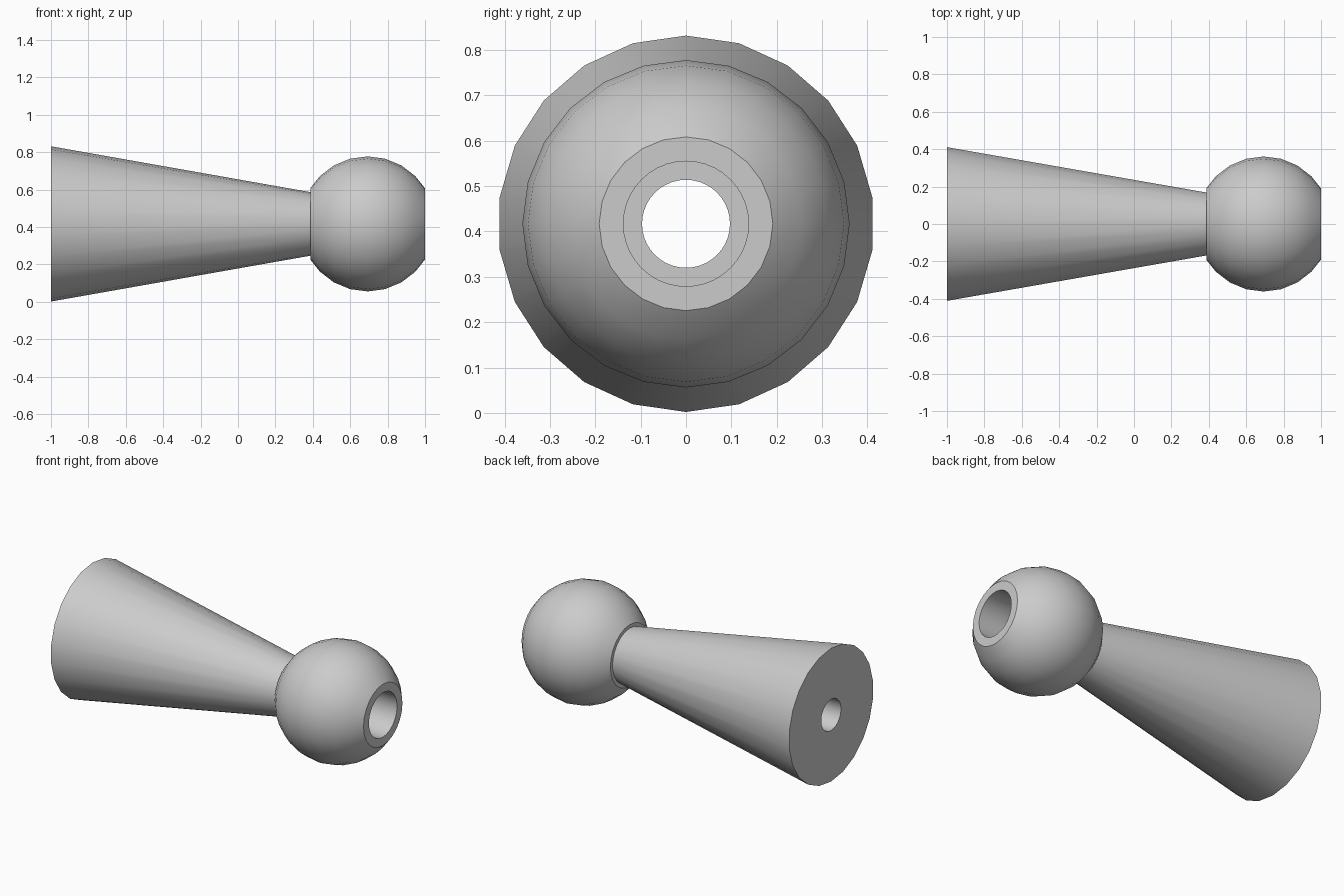
import bpy
import bmesh
from math import radians, sin, cos, pi, sqrt
from mathutils import Matrix

if "Cube" in bpy.data.objects:
    bpy.data.objects.remove(bpy.data.objects["Cube"])

AXIS_Z = 0.417      # height of the shared centre line
JOINT_X = 0.387     # where the taper meets the ball
BALL_X, BALL_R = 0.693, 0.361

grey = bpy.data.materials.new("plain grey")
grey.use_nodes = True
colour = (0.6, 0.6, 0.6, 1)
grey.diffuse_color = colour
grey.node_tree.nodes["Principled BSDF"].inputs["Base Color"].default_value = colour


def lathe(name, profile, segments):
    """Capped solid turned around the x axis from (x, radius) points."""
    bm = bmesh.new()
    rings = []
    for x, r in profile:
        angles = [2 * pi * i / segments for i in range(segments)]
        rings.append([bm.verts.new((x, r * sin(a), AXIS_Z + r * cos(a))) for a in angles])
    for a, b in zip(rings, rings[1:]):
        for i in range(segments):
            j = (i + 1) % segments
            bm.faces.new((a[i], a[j], b[j], b[i]))
    bm.faces.new(rings[0])
    bm.faces.new(rings[-1])
    bmesh.ops.recalc_face_normals(bm, faces=bm.faces)
    mesh = bpy.data.meshes.new(name)
    bm.to_mesh(mesh)
    bm.free()
    mesh.materials.append(grey)
    obj = bpy.data.objects.new(name, mesh)
    bpy.context.collection.objects.link(obj)
    return obj


def bore(obj, radius):
    """Drill a round hole along the x axis, then smooth the part."""
    cutter = lathe("bore_cutter", [(-1.5, radius), (1.5, radius)], 40)
    cutter.hide_render = True
    mod = obj.modifiers.new("bore", 'BOOLEAN')
    mod.operation = 'DIFFERENCE'
    mod.solver = 'EXACT'
    mod.object = cutter
    bpy.ops.object.select_all(action='DESELECT')
    obj.select_set(True)
    bpy.context.view_layer.objects.active = obj
    bpy.ops.object.modifier_apply(modifier=mod.name)
    bpy.data.objects.remove(cutter)
    bpy.ops.object.shade_smooth_by_angle(angle=radians(30))


# Tapered body with a narrow through hole
body = lathe("tapered_body", [(-1, 0.415), (JOINT_X, 0.17)], 22)
bore(body, 0.097)

# Ball end, flattened on both sides, with a wider hole
half = BALL_X - JOINT_X
end_r = sqrt(BALL_R ** 2 - half ** 2)
arc = [radians(15 * k) for k in range(-3, 4)]
ball_profile = [(BALL_X - half, end_r)]
ball_profile += [(BALL_X + BALL_R * sin(a), BALL_R * cos(a)) for a in arc]
ball_profile += [(BALL_X + half, end_r)]
ball = lathe("ball_end", ball_profile, 24)
bore(ball, 0.138)
